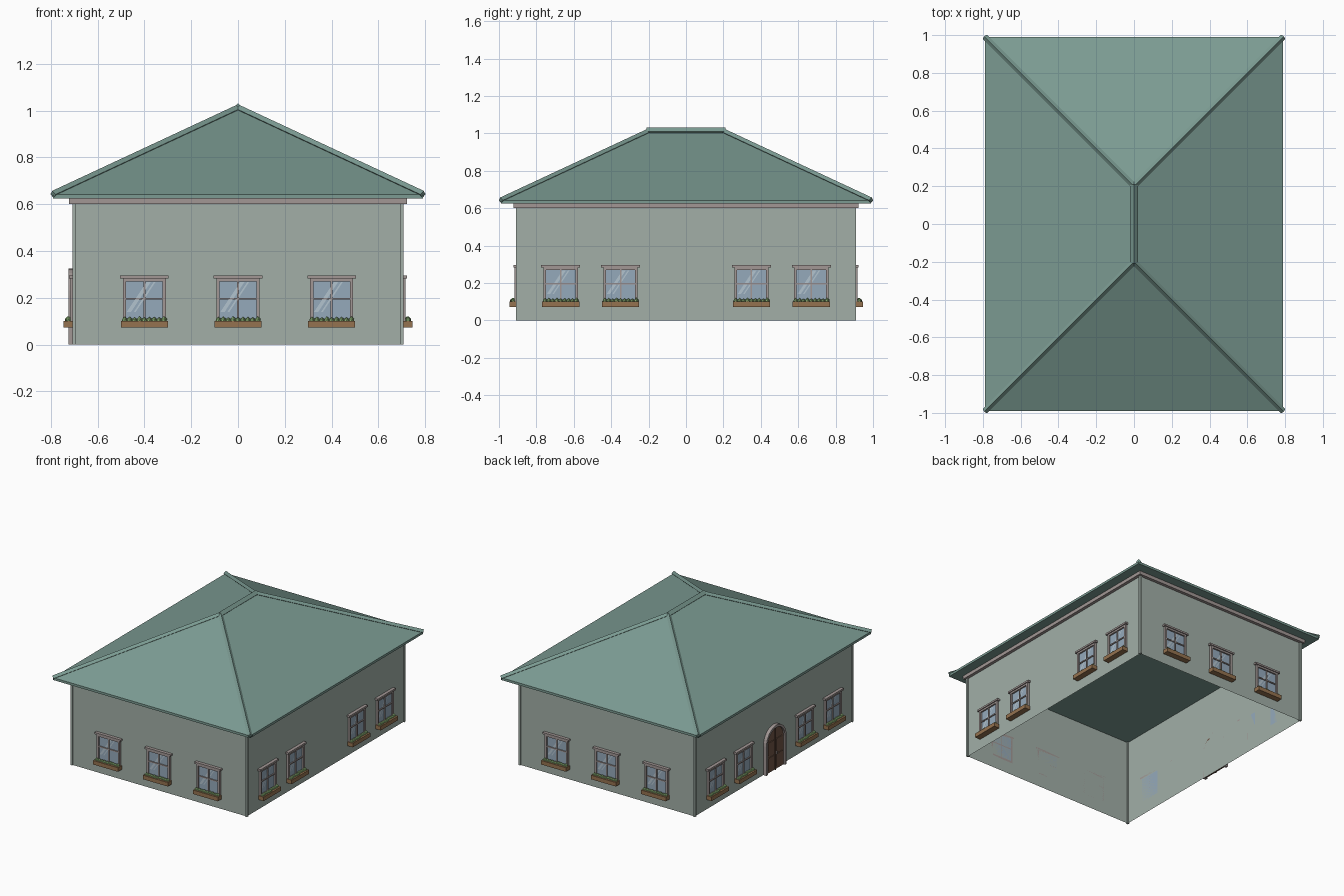
import bpy, bmesh, random
from math import pi, cos, sin, radians
from mathutils import Matrix, Vector

if "Cube" in bpy.data.objects:
    bpy.data.objects.remove(bpy.data.objects["Cube"])

random.seed(3)
HX, HY, WALL = 0.70, 0.90, 0.625      # wall half sizes and height
EX, EY, EAVE, RIDGE, RY = 0.79, 0.99, 0.642, 1.01, 0.20


def material(name, rgb):
    m = bpy.data.materials.new(name)
    m.diffuse_color = (*rgb, 1)
    m.use_nodes = True
    m.node_tree.nodes["Principled BSDF"].inputs["Base Color"].default_value = m.diffuse_color
    return m


WALL_M = material("plaster", (0.36, 0.43, 0.39))
ROOF_M = material("green_tiles", (0.20, 0.33, 0.29))
TRIM_M = material("stone_trim", (0.36, 0.31, 0.30))
GLASS_M = material("glass", (0.30, 0.40, 0.50))
SHINE_M = material("glass_shine", (0.45, 0.55, 0.62))
WOOD_M = material("planter_wood", (0.30, 0.17, 0.08))
DOOR_M = material("door_wood", (0.16, 0.09, 0.06))
PLANT_M = material("leaves", (0.25, 0.42, 0.17))


def to_mesh(bm, name, mat):
    bmesh.ops.recalc_face_normals(bm, faces=bm.faces)
    me = bpy.data.meshes.new(name)
    bm.to_mesh(me)
    bm.free()
    me.materials.append(mat)
    return me


def place(me, name, matrix=Matrix()):
    ob = bpy.data.objects.new(name, me)
    ob.matrix_world = matrix
    bpy.context.collection.objects.link(ob)
    return ob


def box(bm, x0, x1, y0, y1, z0, z1):
    m = Matrix.Translation(((x0 + x1) / 2, (y0 + y1) / 2, (z0 + z1) / 2))
    bmesh.ops.create_cube(bm, size=1, matrix=m @ Matrix.Diagonal((x1 - x0, y1 - y0, z1 - z0, 1)))


def boxes(name, mat, *dims):
    bm = bmesh.new()
    for d in dims:
        box(bm, *d)
    return to_mesh(bm, name, mat)


def extruded(name, mat, outline, depth):
    """Upright (x, z) outline standing out from the wall towards -y."""
    bm = bmesh.new()
    f = bm.faces.new([bm.verts.new((x, 0, z)) for x, z in outline])
    new = bmesh.ops.extrude_face_region(bm, geom=[f])["geom"]
    bmesh.ops.translate(bm, vec=(0, -depth, 0), verts=[v for v in new if isinstance(v, bmesh.types.BMVert)])
    return to_mesh(bm, name, mat)


def beam(bm, a, b, r):
    """Square beam standing on its edge between two points."""
    a, b = Vector(a), Vector(b)
    m = Matrix.Translation((a + b) / 2) @ (b - a).to_track_quat("Z", "Y").to_matrix().to_4x4()
    bmesh.ops.create_cone(bm, segments=4, radius1=r, radius2=r, depth=(b - a).length,
                          cap_ends=True, matrix=m)


# Walls: thin shell, open underneath
bm = bmesh.new()
box(bm, -HX, HX, -HY, HY, 0, WALL)
bmesh.ops.delete(bm, geom=[f for f in bm.faces if abs(f.normal.z) > 0.5], context="FACES")
place(to_mesh(bm, "walls", WALL_M), "walls")

# Corner posts
bm = bmesh.new()
for sx in (-1, 1):
    for sy in (-1, 1):
        x, y = sx * HX, sy * HY
        box(bm, x - 0.008, x + 0.008, y - 0.008, y + 0.008, 0, WALL)
place(to_mesh(bm, "corner_posts", WALL_M), "corner_posts")

# Cornice under the eaves
C = 0.022
place(boxes("cornice", TRIM_M,
            (-HX - C, HX + C, -HY - C, -HY, 0.6, WALL), (-HX - C, HX + C, HY, HY + C, 0.6, WALL),
            (-HX - C, -HX, -HY, HY, 0.6, WALL), (HX, HX + C, -HY, HY, 0.6, WALL)), "cornice")

# Hipped roof with a low fascia
bm = bmesh.new()
sq = [(-1, -1), (1, -1), (1, 1), (-1, 1)]
lo = [bm.verts.new((sx * EX, sy * EY, WALL)) for sx, sy in sq]
hi = [bm.verts.new((sx * EX, sy * EY, EAVE)) for sx, sy in sq]
r0, r1 = bm.verts.new((0, -RY, RIDGE)), bm.verts.new((0, RY, RIDGE))
bm.faces.new(lo)
for i in range(4):
    j = (i + 1) % 4
    bm.faces.new((lo[i], lo[j], hi[j], hi[i]))
for f in ((hi[0], hi[1], r0), (hi[1], hi[2], r1, r0), (hi[2], hi[3], r1), (hi[3], hi[0], r0, r1)):
    bm.faces.new(f)
place(to_mesh(bm, "roof", ROOF_M), "roof")

# Ridge and hip caps
bm = bmesh.new()
beam(bm, (0, -RY - 0.01, RIDGE), (0, RY + 0.01, RIDGE), 0.021)
for sx, sy in sq:
    beam(bm, (sx * EX, sy * EY, EAVE), (0, sy * RY, RIDGE), 0.016)
place(to_mesh(bm, "ridge_caps", ROOF_M), "ridge_caps")

# Window parts, centred on x = 0 with the wall at y = 0, facing -y
frame = boxes("window_frame", TRIM_M,
              (-0.092, -0.078, -0.016, 0, 0.09, 0.283), (0.078, 0.092, -0.016, 0, 0.09, 0.283),
              (-0.078, 0.078, -0.016, 0, 0.270, 0.283), (-0.078, 0.078, -0.016, 0, 0.09, 0.105),
              (-0.004, 0.004, -0.012, 0, 0.1, 0.275), (-0.078, 0.078, -0.012, 0, 0.192, 0.200),
              (-0.104, 0.104, -0.023, 0, 0.283, 0.296))
glass = boxes("window_glass", GLASS_M, (-0.08, 0.08, -0.005, 0, 0.1, 0.275))
planter = boxes("planter", WOOD_M, (-0.1, 0.1, -0.045, -0.002, 0.073, 0.102))

# Diagonal reflections on the glass
bm = bmesh.new()
for x, w in ((-0.075, 0.018), (-0.045, 0.008)):
    pts = [(x, 0.14), (x + w, 0.14), (x + w + 0.085, 0.268), (x + 0.085, 0.268)]
    bm.faces.new([bm.verts.new((px, -0.006, pz)) for px, pz in pts])
shine = to_mesh(bm, "window_shine", SHINE_M)

# Low leafy tufts in the planter
bm = bmesh.new()
for i in range(9):
    m = Matrix.Translation((-0.084 + i * 0.021, -0.024 + random.uniform(-0.004, 0.004), 0.102))
    h = random.uniform(0.014, 0.020)
    bmesh.ops.create_icosphere(bm, subdivisions=1, radius=1, matrix=m @ Matrix.Diagonal((0.014, 0.014, h, 1)))
plants = to_mesh(bm, "planter_leaves", PLANT_M)

# Windows on all four sides
SIDES = {"front": (0, HY, (-0.4, 0, 0.4)), "back": (180, HY, (-0.4, 0, 0.4)),
         "right": (90, HX, (-0.67, -0.35, 0.35, 0.67)), "left": (-90, HX, (-0.67, -0.35, 0.35, 0.67))}
for side, (angle, dist, spots) in SIDES.items():
    for n, u in enumerate(spots, 1):
        m = Matrix.Rotation(radians(angle), 4, "Z") @ Matrix.Translation((u, -dist, 0))
        for part in (frame, glass, shine, planter, plants):
            place(part, f"{part.name}_{side}_{n}", m)


# Arched door on the left side
def arch(w, top):
    return [(-w, 0), (w, 0)] + [(w * cos(pi * i / 16), top - w + w * sin(pi * i / 16)) for i in range(17)]


DOOR = Matrix.Rotation(radians(-90), 4, "Z") @ Matrix.Translation((0, -HX, 0))
outer, inner = arch(0.115, 0.325), arch(0.098, 0.308)
ring = outer[1:] + [outer[0]] + [inner[0]] + inner[:1:-1] + [inner[1]]
place(extruded("door_surround", TRIM_M, ring, 0.025), "door_surround", DOOR)
place(extruded("door", DOOR_M, inner, 0.012), "door", DOOR)
place(boxes("door_panels", DOOR_M,
            *[(s * 0.047 - 0.033, s * 0.047 + 0.033, -0.017, -0.01, z, z + 0.09)
              for s in (-1, 1) for z in (0.02, 0.13)],
            (-0.003, 0.003, -0.02, -0.01, 0, 0.305)), "door_panels", DOOR)
place(boxes("door_handle", TRIM_M, (0.008, 0.014, -0.024, -0.01, 0.11, 0.13)), "door_handle", DOOR)
